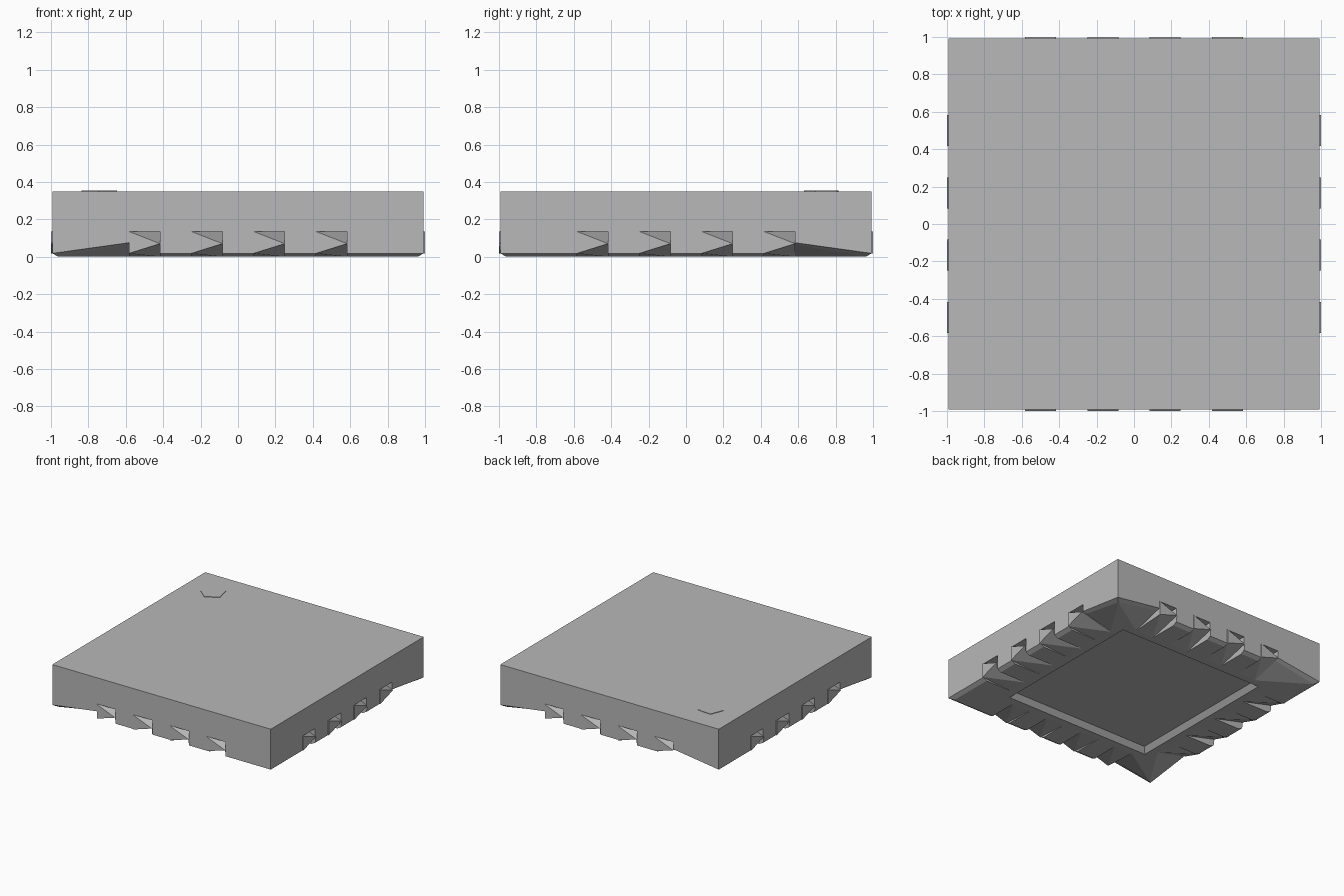
import bpy, bmesh, math
from mathutils import Matrix, Vector

if "Cube" in bpy.data.objects:
    bpy.data.objects.remove(bpy.data.objects["Cube"])

grey = bpy.data.materials.new("package_grey")
grey.use_nodes = True
colour = (0.48, 0.48, 0.485, 1)
grey.diffuse_color = colour
grey.node_tree.nodes["Principled BSDF"].inputs["Base Color"].default_value = colour

TOP, LOW = 0.35, 0.018               # slab top and lower edge
EDGE, TIP = 0.993, 1.0               # slab side and lead tip
BEVEL, FOOT, LIP = 0.96, 0.72, 0.665   # lines across the underside rim
POCKET, FLOOR = 0.63, 0.04           # recessed floor
LEAD_TOP, LEAD_MID, HALF = 0.135, 0.07, 0.083
LEADS = [-0.5, -1 / 6, 1 / 6, 0.5]
CUT = 0.075                          # raised lower edge beside an end lead


def finish(name, bm):
    bmesh.ops.remove_doubles(bm, verts=bm.verts, dist=0.0005)
    bmesh.ops.recalc_face_normals(bm, faces=bm.faces)
    mesh = bpy.data.meshes.new(name)
    bm.to_mesh(mesh)
    bm.free()
    mesh.materials.append(grey)
    obj = bpy.data.objects.new(name, mesh)
    bpy.context.collection.objects.link(obj)
    return obj


def edge_points(t, is_cut):
    """Lower wall edge and the bevel point behind it."""
    bevel_z = CUT * (BEVEL - FOOT) / (EDGE - FOOT) if is_cut else 0
    return (t, EDGE, CUT if is_cut else LOW), (t, BEVEL, bevel_z)


def add_side(bm, turn, cut_start, cut_end):
    """One side wall with its leads and underside rim."""
    rot = Matrix.Rotation(turn, 3, "Z")

    def face(*points):
        bm.faces.new([bm.verts.new(rot @ Vector((t, -d, z))) for t, d, z in points])

    def rim_end(s, low, bevel, foot):
        corner, corner_bevel = (s * EDGE, EDGE, LOW), (s * BEVEL, BEVEL, 0)
        face(corner, low, bevel, corner_bevel)
        face(corner_bevel, bevel, foot)
        face(corner_bevel, foot, (s * FOOT, FOOT, 0))

    outline, feet, previous = [(-EDGE, EDGE, LOW)], [], None
    for p in LEADS:
        l, r = p - HALF, p + HALF
        left_low, left_bevel = edge_points(l, cut_start and p == LEADS[0])
        right_low, right_bevel = edge_points(r, cut_end and p == LEADS[-1])
        left_top, right_top = (l, EDGE, LEAD_TOP), (r, EDGE, LEAD_TOP)
        a, b, c = (l, TIP, LEAD_TOP), (l, TIP, LOW), (r, TIP, LEAD_MID)
        back = (r, 0.85, LEAD_TOP)
        foot_l, foot_r = (l, FOOT, 0), (r, FOOT, 0)
        # Lead tip, sloping shoulders and notch walls
        face(a, b, c)
        face(a, c, back)
        face(a, back, left_top)
        face(left_top, back, right_top)
        face(a, left_top, left_low, b)
        face(b, foot_r, c)
        face(b, foot_l, foot_r)
        face(b, left_low, left_bevel, foot_l)
        face(right_top, back, c, foot_r, right_bevel, right_low)
        # Underside rim between neighbouring leads
        if previous:
            face(previous[0], left_low, left_bevel, previous[1])
            face(previous[1], left_bevel, foot_l, previous[2])
        else:
            rim_end(-1, left_low, left_bevel, foot_l)
        previous = (right_low, right_bevel, foot_r)
        outline += [left_low, left_top, right_top, right_low]
        feet += [foot_l, foot_r]
    rim_end(1, *previous)
    # Outer wall
    face(*outline, (EDGE, EDGE, LOW), (EDGE, EDGE, TOP), (-EDGE, EDGE, TOP))
    # Flat inner rim and pocket wall
    face((-FOOT, FOOT, 0), *feet, (FOOT, FOOT, 0), (LIP, LIP, 0), (-LIP, LIP, 0))
    face((-LIP, LIP, 0), (LIP, LIP, 0), (POCKET, POCKET, FLOOR), (-POCKET, POCKET, FLOOR))


# Chip body: front, right, back and left sides
bm = bmesh.new()
cuts = [(True, False), (False, True), (True, True), (False, True)]
for k, (cut_start, cut_end) in enumerate(cuts):
    add_side(bm, k * math.pi / 2, cut_start, cut_end)

# Top face and pocket floor
for half, z in ((EDGE, TOP), (POCKET, FLOOR)):
    bm.faces.new([bm.verts.new((x * half, y * half, z))
                  for x, y in ((-1, -1), (1, -1), (1, 1), (-1, 1))])
finish("chip_body", bm)

# Corner marker disc
bm = bmesh.new()
bmesh.ops.create_cone(bm, cap_ends=True, segments=5, radius1=0.1, radius2=0.1,
                      depth=0.008,
                      matrix=Matrix.Translation((-0.74, 0.73, TOP))
                      @ Matrix.Rotation(math.radians(32), 4, "Z"))
finish("corner_marker", bm)
